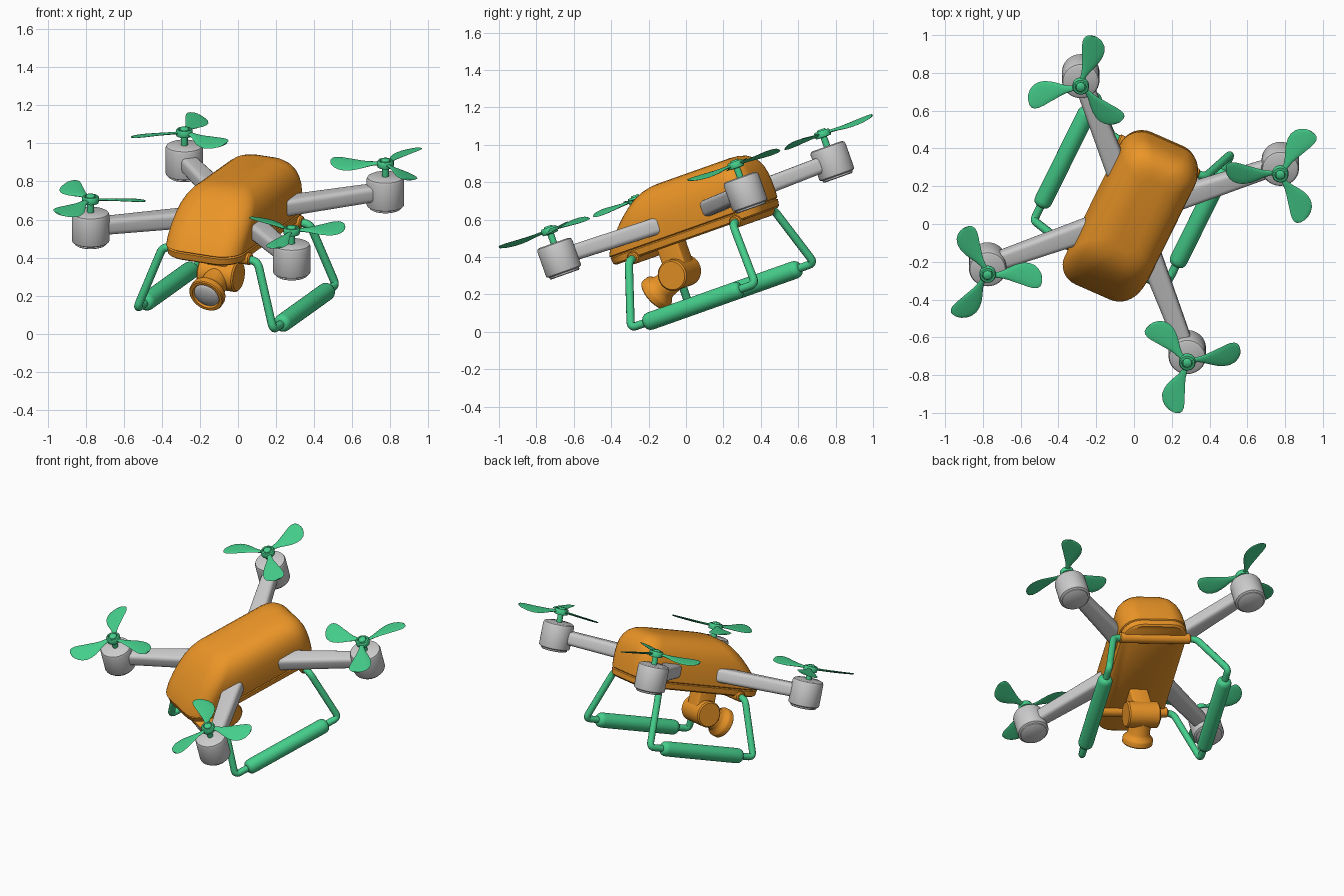
import bpy, bmesh
from math import sin, cos, pi, radians
from mathutils import Matrix, Vector

if "Cube" in bpy.data.objects:
    bpy.data.objects.remove(bpy.data.objects["Cube"])

# whole drone is nose-down and yawed; local origin = centre of rotor plane
POSE = (Matrix.Translation((0, 0, 0.80)) @ Matrix.Rotation(radians(19.5), 4, 'X')
        @ Matrix.Rotation(radians(-25), 4, 'Z'))


def material(name, col):
    m = bpy.data.materials.new(name)
    m.diffuse_color = col
    m.use_nodes = True
    m.node_tree.nodes["Principled BSDF"].inputs["Base Color"].default_value = m.diffuse_color
    return m


ORANGE = material("orange", (0.83, 0.30, 0.02, 1))
GREEN = material("green", (0.06, 0.62, 0.26, 1))


def loft(bm, rings):
    vs = [[bm.verts.new(p) for p in r] for r in rings]
    n = len(vs[0])
    for a, b in zip(vs, vs[1:]):
        for i in range(n):
            bm.faces.new((a[i], a[(i + 1) % n], b[(i + 1) % n], b[i]))
    bm.faces.new(vs[0][::-1])
    bm.faces.new(vs[-1])


def lathe(bm, profile, mat=Matrix(), n=40):
    loft(bm, [[mat @ Vector((r * cos(2 * pi * i / n), r * sin(2 * pi * i / n), z))
               for i in range(n)] for r, z in profile])


def finish(bm, name, mat=None, angle=35):
    bmesh.ops.recalc_face_normals(bm, faces=bm.faces)
    me = bpy.data.meshes.new(name)
    bm.to_mesh(me)
    bm.free()
    me.shade_smooth()
    me.set_sharp_from_angle(angle=radians(angle))
    ob = bpy.data.objects.new(name, me)
    bpy.context.collection.objects.link(ob)
    if mat:
        me.materials.append(mat)
    ob.matrix_world = POSE
    return ob


def rounded_rect(x0, x1, y0, y1, r, seg=8):
    pts = []
    for k, (cx, cy) in enumerate([(x1 - r, y1 - r), (x0 + r, y1 - r), (x0 + r, y0 + r), (x1 - r, y0 + r)]):
        for i in range(seg + 1):
            a = (k + i / seg) * pi / 2
            pts.append((cx + r * cos(a), cy + r * sin(a)))
    return pts


def shell(name, levels):
    bm = bmesh.new()
    loft(bm, [[(x, y, z) for x, y in rounded_rect(-w, w, y0, y1, r)] for z, y0, y1, w, r in levels])
    return finish(bm, name, ORANGE)


# body: base tray and domed canopy (z, front, back, half width, corner radius)
shell("base_tray", [(-.292, -.495, .405, .20, .11), (-.283, -.508, .416, .213, .12),
                    (-.25, -.512, .42, .217, .12), (-.243, -.505, .412, .21, .12)])
shell("canopy", [(-.245, -.505, .412, .21, .12), (-.238, -.515, .42, .22, .12),
                 (-.20, -.493, .422, .221, .12), (-.15, -.452, .422, .22, .12),
                 (-.10, -.405, .42, .216, .12), (-.06, -.364, .414, .208, .12),
                 (-.025, -.322, .402, .193, .115), (.005, -.28, .383, .170, .105),
                 (.027, -.235, .355, .138, .09), (.039, -.19, .32, .10, .07), (.043, -.15, .28, .06, .05)])

# arms, motors and propellers at the four corners
D = .583
# blade stations: radius, trailing edge, leading edge
BLADE = [(.02, -.014, .014), (.055, -.015, .016), (.085, -.028, .018), (.115, -.046, .024),
         (.15, -.064, .034), (.185, -.074, .043), (.215, -.075, .052), (.245, -.065, .058),
         (.268, -.046, .056), (.283, -.022, .046), (.289, -.002, .03)]
for label, sx, sy, ang, hand in [("front_left", -1, -1, 21, -1), ("front_right", 1, -1, 38, 1),
                                 ("back_left", -1, 1, 100, 1), ("back_right", 1, 1, 82, -1)]:
    d = Vector((sx, sy, 0)).normalized()
    side = Vector((-d.y, d.x, 0))
    bm = bmesh.new()
    rings = []
    for dist, w, h, z in [(.17, .062, .046, -.17), (.80, .046, .043, -.153)]:
        rings.append([d * dist + side * a + Vector((0, 0, z + b))
                      for a, b in rounded_rect(-w, w, -h, h, .025, 4)])
    loft(bm, rings)
    finish(bm, "arm_" + label)

    at = Matrix.Translation((sx * D, sy * D, 0))
    bm = bmesh.new()
    lathe(bm, [(.078, -.25), (.084, -.246), (.084, -.238), (.097, -.232), (.099, -.226),
               (.099, -.088), (.094, -.076), (.083, -.07)], at)
    finish(bm, "motor_" + label)

    bm = bmesh.new()
    lathe(bm, [(.018, -.08), (.018, -.02), (.042, -.018), (.044, -.012), (.044, .012), (.039, .018),
               (.03, .018), (.028, .012), (.024, .012), (.024, .022), (.02, .026)], at, 24)
    for k in range(3):
        rot = at @ Matrix.Rotation(radians(ang + 120 * k), 4, 'Z')
        rings = []
        for r, t, l in BLADE:
            mid, half, ring = (t + l) / 2, (l - t) / 2, []
            p = radians(13)
            th = .008 - .014 * r
            for i in range(12):
                a = 2 * pi * i / 12
                c = mid + half * cos(a)
                ring.append(rot @ Vector((r, hand * c * cos(p), c * sin(p) + th * sin(a))))
            rings.append(ring)
        loft(bm, rings)
    finish(bm, "propeller_" + label, GREEN, 50)


def fillet(pts, r, seg=6):
    pts = [Vector(p) for p in pts]
    out = [pts[0]]
    for a, b, c in zip(pts, pts[1:], pts[2:]):
        p, q = b + (a - b).normalized() * r, b + (c - b).normalized() * r
        for i in range(seg + 1):
            t = i / seg
            out.append(p * (1 - t) ** 2 + b * 2 * t * (1 - t) + q * t * t)
    return out + [pts[-1]]


# landing gear: bent tube with foam sleeve each side
YC = -.02
for label, s in (("left", -1), ("right", 1)):
    path = [(s * .18, YC - .32, -.29), (s * .275, YC - .325, -.295), (s * .395, YC - .39, -.636),
            (s * .395, YC + .39, -.636), (s * .275, YC + .325, -.295), (s * .18, YC + .32, -.29)]
    cu = bpy.data.curves.new("landing_tube_" + label, 'CURVE')
    cu.dimensions = '3D'
    cu.bevel_depth = .022
    cu.bevel_resolution = 4
    cu.use_fill_caps = True
    cu.materials.append(GREEN)
    pts = fillet(path, .035)
    sp = cu.splines.new('POLY')
    sp.points.add(len(pts) - 1)
    for p, v in zip(sp.points, pts):
        p.co = (*v, 1)
    sp.use_smooth = True
    ob = bpy.data.objects.new(cu.name, cu)
    bpy.context.collection.objects.link(ob)
    ob.matrix_world = POSE

    bm = bmesh.new()
    half = [(.048, .265), (.046, .28), (.039, .293), (.028, .30)]
    lathe(bm, [(r, -z) for r, z in half[::-1]] + half,
          Matrix.Translation((s * .395, YC, -.636)) @ Matrix.Rotation(pi / 2, 4, 'X'), 28)
    finish(bm, "foam_sleeve_" + label, GREEN, 50)

# cross bars clamping the legs under the body
for label, y in (("front", YC - .32), ("back", YC + .32)):
    bm = bmesh.new()
    lathe(bm, [(.026, -.235), (.033, -.228), (.033, .228), (.026, .235)],
          Matrix.Translation((0, y, -.288)) @ Matrix.Rotation(pi / 2, 4, 'Y'), 24)
    finish(bm, "cross_bar_" + label, ORANGE)

# camera: neck, drum, flared barrel and glass
CAM = Matrix.Translation((0, -.215, -.445))
bm = bmesh.new()
loft(bm, [[(x, y, z) for x, y in rounded_rect(-.06, .06, -.27, -.14, .012, 3)] for z in (-.43, -.28)])
finish(bm, "camera_neck", ORANGE)
bm = bmesh.new()
lathe(bm, [(.076, -.105), (.084, -.097), (.084, .097), (.076, .105)], CAM @ Matrix.Rotation(pi / 2, 4, 'Y'))
finish(bm, "camera_drum", ORANGE)
AIM = CAM @ Matrix.Rotation(radians(90 + 20), 4, 'X')
bm = bmesh.new()
lathe(bm, [(.07, 0), (.07, .12), (.078, .14), (.094, .155), (.097, .163), (.097, .192), (.092, .198),
           (.076, .198), (.07, .185)], AIM)
finish(bm, "lens_barrel", ORANGE)
bm = bmesh.new()
lathe(bm, [(.072, .18), (.07, .188), (.056, .196), (.035, .202), (.012, .205)], AIM)
finish(bm, "lens_glass", None, 60)
